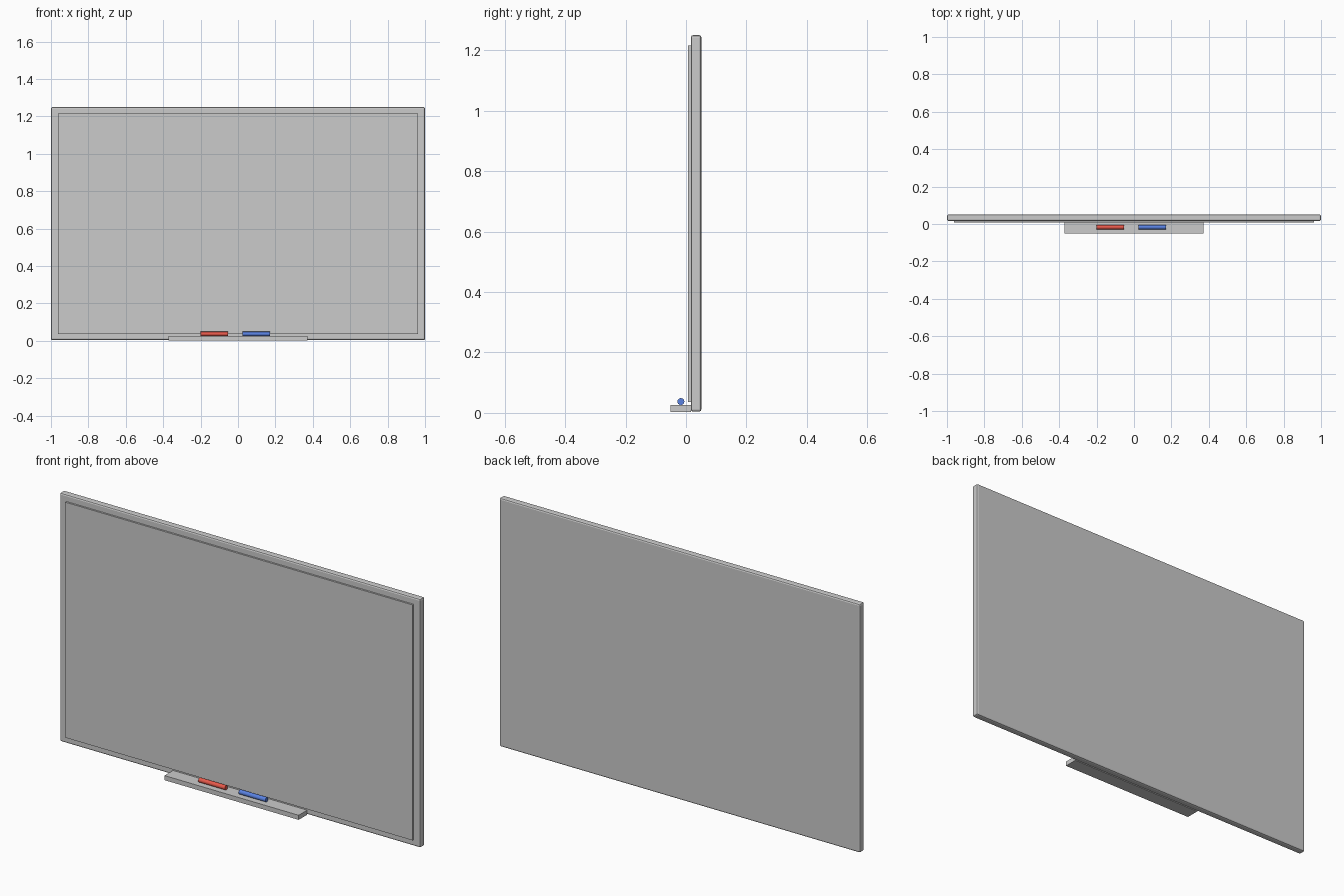
import bpy
import math

if "Cube" in bpy.data.objects:
    bpy.data.objects.remove(bpy.data.objects["Cube"])


def box(name, lo, hi, bevel=0.0, segments=2):
    """Axis-aligned box between two corners, optionally with rounded edges."""
    size = [b - a for a, b in zip(lo, hi)]
    centre = [(a + b) / 2 for a, b in zip(lo, hi)]
    bpy.ops.mesh.primitive_cube_add(size=1, location=centre)
    ob = bpy.context.object
    ob.name = name
    ob.scale = size
    bpy.ops.object.transform_apply(location=False, rotation=False, scale=True)
    if bevel:
        mod = ob.modifiers.new("rounded_edges", 'BEVEL')
        mod.width = bevel
        mod.segments = segments
    return ob


def marker(name, x, colour):
    """Pen lying along x on the tray."""
    bpy.ops.mesh.primitive_cylinder_add(
        vertices=16, radius=0.0115, depth=0.148,
        location=(x, -0.017, 0.0375), rotation=(0, math.pi / 2, 0))
    ob = bpy.context.object
    ob.name = name
    bpy.ops.object.shade_smooth_by_angle(angle=math.radians(40))
    mat = bpy.data.materials.new(name + "_colour")
    mat.diffuse_color = colour
    mat.use_nodes = True
    mat.node_tree.nodes["Principled BSDF"].inputs["Base Color"].default_value = mat.diffuse_color
    ob.data.materials.append(mat)


# Board body with softened edges
box("board_frame", (-1, 0.016, 0.004), (1, 0.051, 1.25), bevel=0.008)

# Thin writing surface standing proud of the frame
box("writing_surface", (-0.963, 0.007, 0.036), (0.963, 0.018, 1.216))

# Pen tray along the bottom
box("pen_tray", (-0.372, -0.051, 0.003), (0.372, 0.017, 0.026))

# Markers on the tray
marker("red_marker", -0.127, (0.8, 0.1, 0.07, 1))
marker("blue_marker", 0.097, (0.1, 0.22, 0.75, 1))
